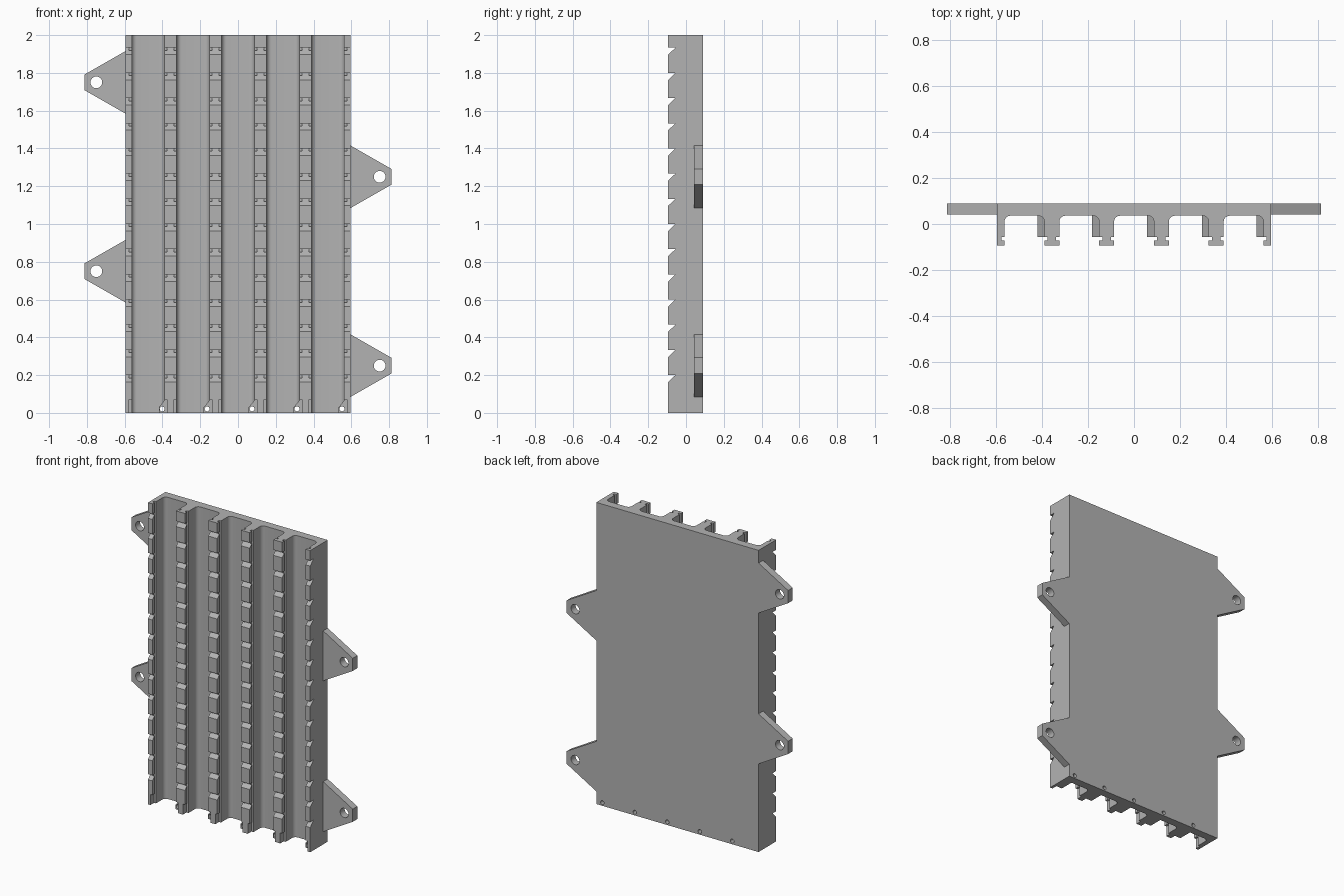
import bpy, bmesh, math
from mathutils import Vector

cube = bpy.data.objects.get("Cube")
if cube:
    bpy.data.objects.remove(cube, do_unlink=True)

grey = bpy.data.materials.new("plain grey")
grey.use_nodes = True
COLOUR = (0.45, 0.45, 0.45, 1)
grey.diffuse_color = COLOUR
grey.node_tree.nodes["Principled BSDF"].inputs["Base Color"].default_value = COLOUR

HALF, HEIGHT, PITCH = 0.595, 2.0, 0.238
BACK, FLOOR, BODY, LIP, FRONT = 0.09, 0.036, -0.056, -0.071, -0.094
RIB, NECK, FILLET = 0.0325, 0.0185, 0.026
centres = [-HALF + PITCH * i for i in range(6)]


def add_prism(bm, points, step):
    """Extrude a closed outline of 3D points along a vector."""
    base = bm.faces.new([bm.verts.new(p) for p in points])
    new = bmesh.ops.extrude_face_region(bm, geom=[base])["geom"]
    bmesh.ops.translate(bm, vec=Vector(step), verts=[v for v in new if isinstance(v, bmesh.types.BMVert)])


def add_box(bm, x0, x1, y0, y1, z0, z1):
    add_prism(bm, [(x0, y0, z0), (x1, y0, z0), (x1, y1, z0), (x0, y1, z0)], (0, 0, z1 - z0))


def add_hole(bm, x, z, radius, sides=24):
    ring = [2 * math.pi * i / sides for i in range(sides)]
    add_prism(bm, [(x + radius * math.cos(a), -0.2, z + radius * math.sin(a)) for a in ring], (0, 0.4, 0))


def finish(bm, name):
    bmesh.ops.recalc_face_normals(bm, faces=bm.faces)
    mesh = bpy.data.meshes.new(name)
    bm.to_mesh(mesh)
    bm.free()
    mesh.materials.append(grey)
    ob = bpy.data.objects.new(name, mesh)
    bpy.context.collection.objects.link(ob)
    return ob


def cut(ob, cutter):
    cutter.hide_render = True
    mod = ob.modifiers.new("cut", "BOOLEAN")
    mod.operation, mod.solver, mod.object = "DIFFERENCE", "EXACT", cutter
    bpy.ops.object.select_all(action="DESELECT")
    bpy.context.view_layer.objects.active = ob
    ob.select_set(True)
    bpy.ops.object.modifier_apply(modifier=mod.name)
    bpy.ops.object.shade_smooth_by_angle(angle=math.radians(30))


# Ribbed panel: one cross-section with T-headed ribs and filleted channels
arc = [(FILLET * (1 - math.sin(a)), FLOOR - FILLET * (1 - math.cos(a)))
       for a in (math.pi / 2 * i / 6 for i in range(7))]
half_rib = [(0, FRONT), (RIB, FRONT), (RIB, LIP), (NECK, LIP), (NECK, BODY), (RIB, BODY)]
half_rib += [(RIB + x, y) for x, y in reversed(arc)]
outline = [(-HALF, BACK)]
for i, c in enumerate(centres):
    if i > 0:
        outline += [(c - x, y) for x, y in reversed(half_rib[1:])]
    if i in (0, 5):
        outline.append((c, FRONT))
    if i < 5:
        outline += [(c + x, y) for x, y in half_rib[1:]]
outline.append((HALF, BACK))
bm = bmesh.new()
add_prism(bm, [(x, y, 0) for x, y in outline], (0, 0, HEIGHT))
panel = finish(bm, "ribbed_panel")

# Row of sawtooth notches across every rib
bm = bmesh.new()
for i in range(14):
    top = 0.2 + i * HEIGHT / 15
    add_prism(bm, [(-1, -0.13, top), (-1, BODY, top), (-1, -0.13, top - 0.071)], (2, 0, 0))
notches = finish(bm, "notch_cutter")

# Lead-in at the bottom, where the rib lips are trimmed to the neck
bm = bmesh.new()
for c in centres:
    for s in (-1, 1):
        a, b = sorted((c + s * NECK, c + s * 0.05))
        add_box(bm, a, b, -0.13, BODY, -0.05, 0.07)
lead_in = finish(bm, "lead_in_cutter")

# Small drain holes beside the ribs
bm = bmesh.new()
for c in centres[1:]:
    add_hole(bm, c - RIB - 0.012, 0.021, 0.013, 16)
drains = finish(bm, "drain_cutter")

# Slanted stop blocks at the foot of each channel
bm = bmesh.new()
for c in centres[1:]:
    x = c - RIB
    add_prism(bm, [(x - 0.03, BODY, 0), (x + 0.003, BODY, 0), (x + 0.003, BODY, 0.07),
                   (x - 0.005, BODY, 0.06), (x - 0.03, BODY, 0.03)], (0, FLOOR - BODY + 0.004, 0))
stops = finish(bm, "channel_stops")

# Mounting ears, staggered on the two sides
bm, holes = bmesh.new(), bmesh.new()
for side, heights in ((-1, (0.75, 1.75)), (1, (0.25, 1.25))):
    for z in heights:
        ear = [(HALF, 0.166), (0.812, 0.042), (0.812, -0.042), (HALF, -0.166)]
        add_prism(bm, [(side * x, 0.042, z + dz) for x, dz in ear], (0, BACK - 0.042, 0))
        add_hole(holes, side * 0.75, z, 0.031)
ears = finish(bm, "mounting_ears")
ear_holes = finish(holes, "ear_hole_cutter")

for ob, cutter in ((panel, notches), (panel, lead_in), (panel, drains), (stops, drains), (ears, ear_holes)):
    cut(ob, cutter)
for cutter in (notches, lead_in, drains, ear_holes):
    bpy.data.objects.remove(cutter, do_unlink=True)
